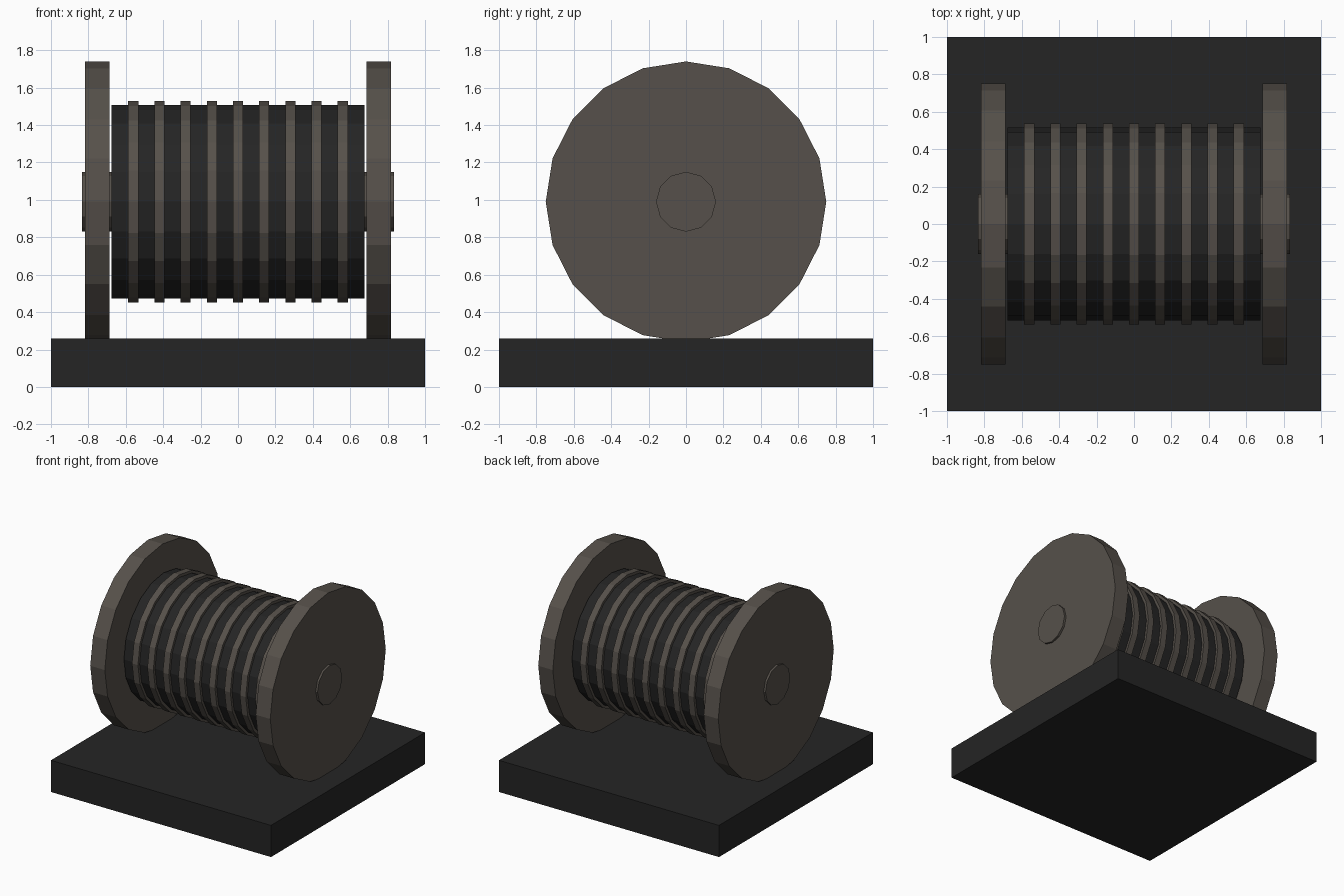
import bpy, bmesh, math
from mathutils import Matrix

if "Cube" in bpy.data.objects:
    bpy.data.objects.remove(bpy.data.objects["Cube"])

AXIS_Z = 0.99


def material(name, rgb):
    m = bpy.data.materials.new(name)
    m.diffuse_color = (*rgb, 1)
    m.use_nodes = True
    m.node_tree.nodes["Principled BSDF"].inputs["Base Color"].default_value = m.diffuse_color
    return m


black = material("charcoal black", (0.018, 0.018, 0.018))
grey = material("warm grey metal", (0.093, 0.081, 0.069))


def add_object(name, bm, mat):
    bmesh.ops.recalc_face_normals(bm, faces=bm.faces)
    mesh = bpy.data.meshes.new(name)
    bm.to_mesh(mesh)
    bm.free()
    mesh.materials.append(mat)
    ob = bpy.data.objects.new(name, mesh)
    bpy.context.collection.objects.link(ob)
    return ob


def disc(name, x, width, radius, sides, mat):
    """Cylinder along x on the winding axis, with a corner at the top."""
    bm = bmesh.new()
    place = Matrix.Translation((x, 0, AXIS_Z)) @ Matrix.Rotation(math.pi / 2, 4, 'Y')
    bmesh.ops.create_cone(bm, cap_ends=True, segments=sides, radius1=radius,
                          radius2=radius, depth=width, matrix=place)
    return add_object(name, bm, mat)


# Square base slab
bm = bmesh.new()
bmesh.ops.create_cube(bm, size=1, matrix=Matrix.Translation((0, 0, 0.13))
                      @ Matrix.Diagonal((2, 2, 0.26, 1)))
add_object("base", bm, black)

# Drum core and through axle
disc("drum", 0, 1.352, 0.516, 20, black)
disc("axle", 0, 1.67, 0.16, 12, grey)

# End flanges
for side, label in ((-1, "left"), (1, "right")):
    disc(label + "_flange", side * 0.752, 0.132, 0.75, 20, grey)

# Nine winding bands around the drum
for i in range(9):
    disc("winding_band", (i - 4) * 0.14, 0.054, 0.538, 20, grey)
